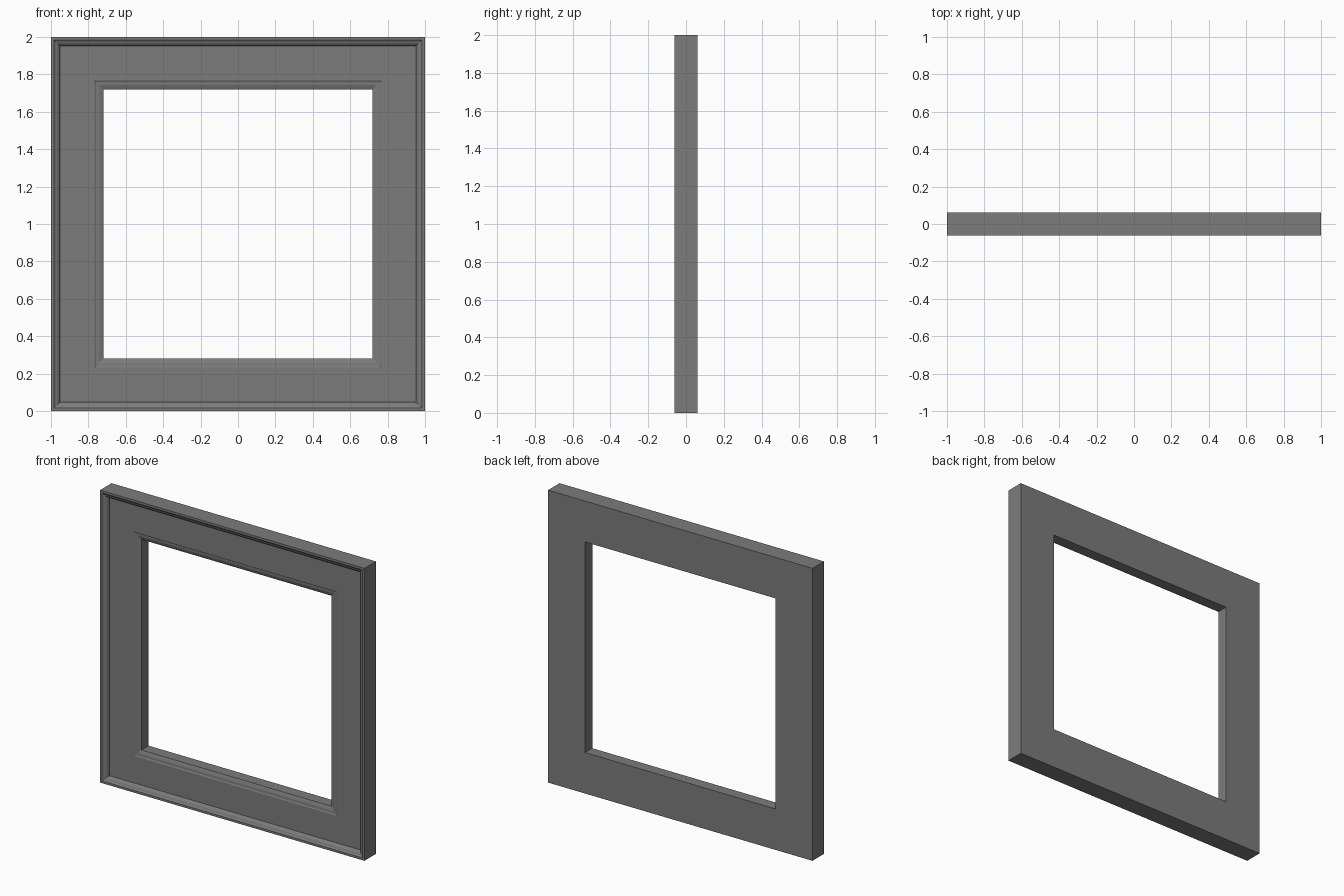
import bpy, bmesh

cube = bpy.data.objects.get("Cube")
if cube:
    bpy.data.objects.remove(cube, do_unlink=True)

FRONT, BACK = -0.062, 0.062

# One grey finish for the whole frame
grey = bpy.data.materials.new("frame_grey")
grey.use_nodes = True
colour = (0.2, 0.2, 0.2, 1)
grey.diffuse_color = colour
grey.node_tree.nodes["Principled BSDF"].inputs["Base Color"].default_value = colour

# Cross-section as (distance from centre, depth behind the front)
outer_moulding = [(1.0, 0.0), (0.985, 0.0), (0.975, 0.007),
                  (0.965, 0.011), (0.957, 0.018), (0.952, 0.032)]
inner_moulding = [(0.767, 0.032), (0.76, 0.036), (0.744, 0.037),
                  (0.732, 0.041), (0.72, 0.046)]
section = [(r, FRONT + d) for r, d in outer_moulding + inner_moulding]
section += [(0.72, BACK), (1.0, BACK)]


def mitred_frame(name, section, material):
    """Sweep a closed cross-section round a square with mitred corners."""
    bm = bmesh.new()
    corners = [(-1, -1), (1, -1), (1, 1), (-1, 1)]
    rings = [[bm.verts.new((sx * r, y, 1 + sz * r)) for sx, sz in corners]
             for r, y in section]
    for a, b in zip(rings, rings[1:] + rings[:1]):
        for i in range(4):
            j = (i + 1) % 4
            bm.faces.new((a[i], a[j], b[j], b[i]))
    bmesh.ops.recalc_face_normals(bm, faces=bm.faces)
    mesh = bpy.data.meshes.new(name)
    bm.to_mesh(mesh)
    bm.free()
    mesh.materials.append(material)
    obj = bpy.data.objects.new(name, mesh)
    bpy.context.collection.objects.link(obj)
    return obj


mitred_frame("picture_frame", section, grey)
